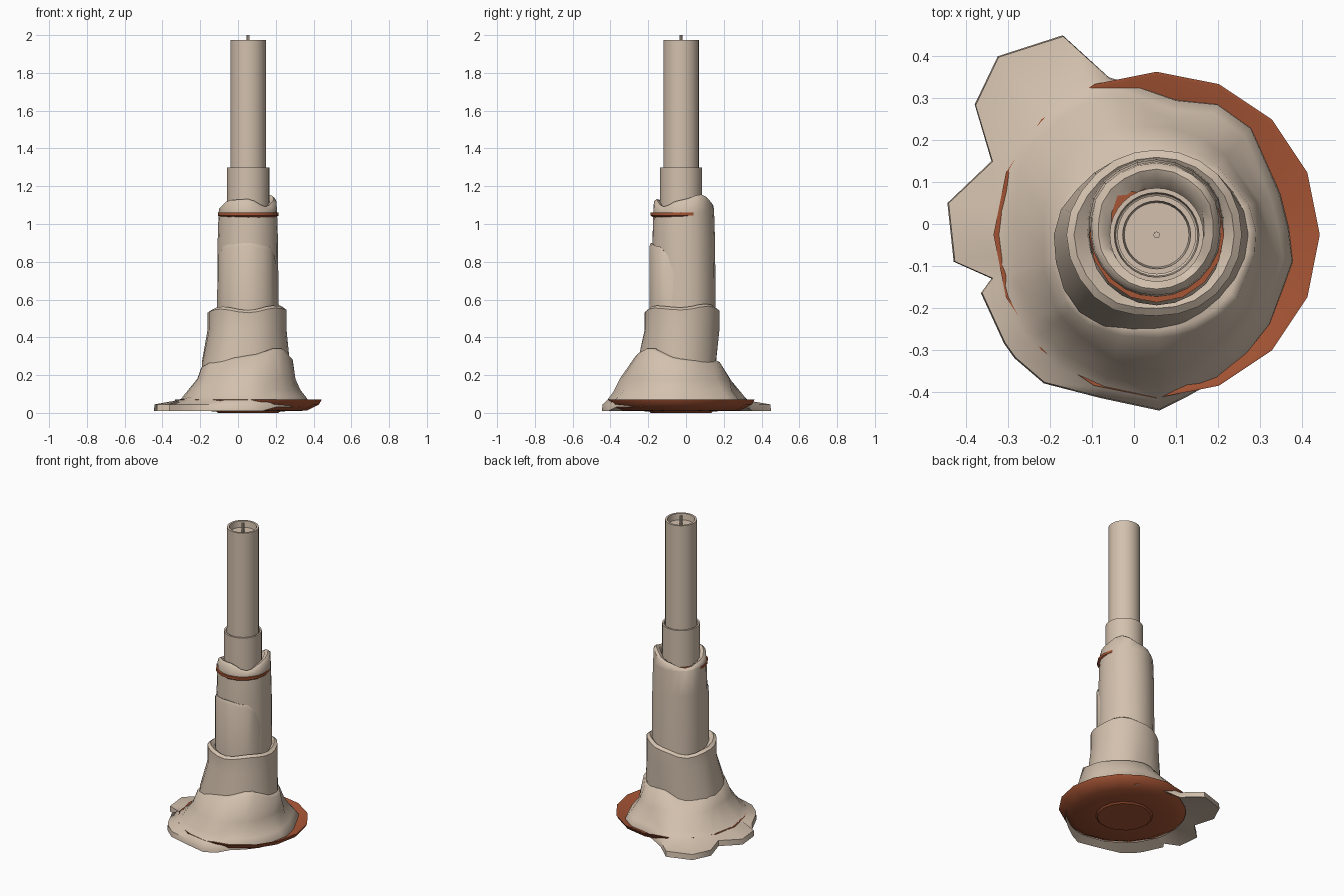
import bpy, bmesh, math

if "Cube" in bpy.data.objects:
    bpy.data.objects.remove(bpy.data.objects["Cube"])

CX, CY = 0.054, -0.026          # candle axis


def material(name, rgb):
    m = bpy.data.materials.new(name)
    m.diffuse_color = (*rgb, 1)
    m.use_nodes = True
    m.node_tree.nodes["Principled BSDF"].inputs["Base Color"].default_value = m.diffuse_color
    return m


WAX = material("cream_wax", (0.65, 0.53, 0.42))
COPPER = material("copper", (0.38, 0.09, 0.035))


def key(vals, a):
    """Value at angle a, eased between evenly spaced values (0 = +x, turning left)."""
    if not isinstance(vals, (list, tuple)):
        return vals
    n = len(vals)
    t = (a / (2 * math.pi)) % 1.0 * n
    i = int(t) % n
    f = (1 - math.cos(math.pi * (t - int(t)))) / 2
    return vals[i] * (1 - f) + vals[(i + 1) % n] * f


def shell(name, rings, mat, angles, cap_first=False, cap_last=False, edge=35):
    """Skin rings of (radius, height); each may be a number, a key list or a function of column."""
    bm = bmesh.new()
    loops = []
    for r, z in rings:
        loop = []
        for i, a in enumerate(angles):
            rr = r(i) if callable(r) else key(r, a)
            zz = z(i) if callable(z) else key(z, a)
            loop.append(bm.verts.new((CX + rr * math.cos(a), CY + rr * math.sin(a), zz)))
        loops.append(loop)
    n = len(angles)
    for lo, hi in zip(loops, loops[1:]):
        for i in range(n):
            j = (i + 1) % n
            bm.faces.new((lo[i], lo[j], hi[j], hi[i]))
    if cap_first:
        bm.faces.new(loops[0][::-1])
    if cap_last:
        bm.faces.new(loops[-1])
    me = bpy.data.meshes.new(name)
    bm.to_mesh(me)
    bm.free()
    me.materials.append(mat)
    ob = bpy.data.objects.new(name, me)
    bpy.context.collection.objects.link(ob)
    bpy.ops.object.select_all(action='DESELECT')
    ob.select_set(True)
    bpy.context.view_layer.objects.active = ob
    bpy.ops.object.shade_smooth_by_angle(angle=math.radians(edge))
    return ob


def turn(n):
    return [2 * math.pi * i / n for i in range(n)]


def raised(vals, d):
    return [v + d for v in vals]


# Copper dish, with a small foot underneath
shell("dish", [(0.16, 0.0), (0.17, 0.008), (0.31, 0.012), (0.375, 0.045), (0.389, 0.07),
               (0.38, 0.07), (0.30, 0.03), (0.08, 0.03)], COPPER, turn(16), True, True)

# Copper holder tube with a rim, mostly hidden under wax
shell("holder", [(0.13, 0.03), (0.13, 1.0), (0.14, 1.03), (0.161, 1.045), (0.161, 1.06),
                 (0.125, 1.06)], COPPER, turn(16), False, True)

# Candle with a hollow top
shell("candle", [(0.094, 1.0), (0.094, 1.975), (0.081, 1.975), (0.077, 1.935)],
      WAX, turn(32), True, True)
shell("wick", [(0.008, 1.93), (0.008, 2.0)], WAX, turn(8), True, True)

# Thicker lower sleeve of the candle
shell("candle_sleeve", [(0.112, 1.0), (0.112, 1.298), (0.101, 1.298), (0.098, 1.27),
                        (0.09, 1.265)], WAX, turn(32), True)

# Upper melted collar, set back so the holder rim shows in front
top = [1.12, 1.145, 1.10, 1.065, 1.085, 1.12, 1.125, 1.085]
top[1] = 1.15
rad = [0.153, 0.168, 0.175, 0.172, 0.157, 0.150, 0.147, 0.147]
shell("upper_wax", [(raised(rad, 0.008), 0.5), (raised(rad, 0.005), 0.9), (rad, 1.06),
                    (raised(rad, -0.003), raised(top, -0.005)),
                    (raised(rad, -0.018), raised(top, 0.007)),
                    (raised(rad, -0.04), raised(top, -0.005)), (0.105, 1.05)],
      WAX, turn(24), edge=50)

# Drip apron on the front of the tube, sinking in at the back
apron_r = [0.155, 0.15, 0.15, 0.15, 0.161, 0.166, 0.168, 0.166]
apron_z = [0.72, 0.7, 0.7, 0.7, 0.84, 0.88, 0.89, 0.87]
shell("front_drip", [(apron_r, 0.5), (apron_r, raised(apron_z, -0.01)),
                     (raised(apron_r, -0.008), raised(apron_z, 0.01)), (0.13, apron_z)],
      WAX, turn(24), edge=50)

# Middle collar
mid_z = [0.545, 0.565, 0.54, 0.505, 0.53, 0.55, 0.53, 0.555]
mid_r = [0.203, 0.205, 0.203, 0.205, 0.215, 0.21, 0.193, 0.20]
low_r = [0.22, 0.205, 0.185, 0.21, 0.245, 0.26, 0.23, 0.22]
shell("middle_wax", [(low_r, 0.15), (low_r, 0.27), (mid_r, 0.44), (mid_r, mid_z),
                     (raised(mid_r, -0.018), raised(mid_z, 0.013)),
                     (raised(mid_r, -0.035), mid_z), (0.14, raised(mid_z, -0.03))],
      WAX, turn(24), edge=50)

# Spilled wax skirt: outline of the puddle seen from above
outline = [(0.38, -0.09), (0.37, -0.01), (0.35, 0.07), (0.28, 0.23), (0.2, 0.287),
           (0.1, 0.297), (0.02, 0.325), (-0.06, 0.35), (-0.17, 0.45), (-0.325, 0.4),
           (-0.38, 0.285), (-0.34, 0.15), (-0.445, 0.05), (-0.43, -0.09), (-0.34, -0.13),
           (-0.365, -0.165), (-0.31, -0.285), (-0.285, -0.32), (-0.215, -0.38),
           (-0.08, -0.415), (0.06, -0.445), (0.13, -0.41), (0.2, -0.37), (0.27, -0.31),
           (0.325, -0.24)]
R = [math.hypot(x - CX, y - CY) for x, y in outline]
ang = [math.atan2(y - CY, x - CX) for x, y in outline]
inside = [r < 0.387 for r in R]                 # lies within the dish, else hangs over
skirt_r = [0.25, 0.25, 0.26, 0.29, 0.27, 0.30, 0.325, 0.285]
rim_r = [0.237, 0.22, 0.205, 0.22, 0.25, 0.27, 0.245, 0.245]
rim_z = [0.275, 0.26, 0.27, 0.225, 0.235, 0.26, 0.295, 0.335]
shoulder = [0.09, 0.09, 0.085, 0.085, 0.062, 0.08, 0.10, 0.09]
shell("wax_skirt", [
    (lambda i: min(R[i] - 0.02, 0.365), lambda i: 0.035),
    (lambda i: R[i], lambda i: 0.03 if inside[i] else 0.01),
    (lambda i: R[i] - 0.003, lambda i: 0.06 if inside[i] else 0.045),
    (lambda i: min(R[i] - 0.025, 0.395), lambda i: key(shoulder, ang[i]) if inside[i] else 0.064),
    (lambda i: min(R[i] - 0.05, 0.36), lambda i: key(shoulder, ang[i]) + (0.03 if inside[i] else 0.01)),
    (skirt_r, 0.18), (rim_r, rim_z),
    (raised(rim_r, -0.02), raised(rim_z, 0.01)), (0.15, rim_z)], WAX, ang, edge=55)
